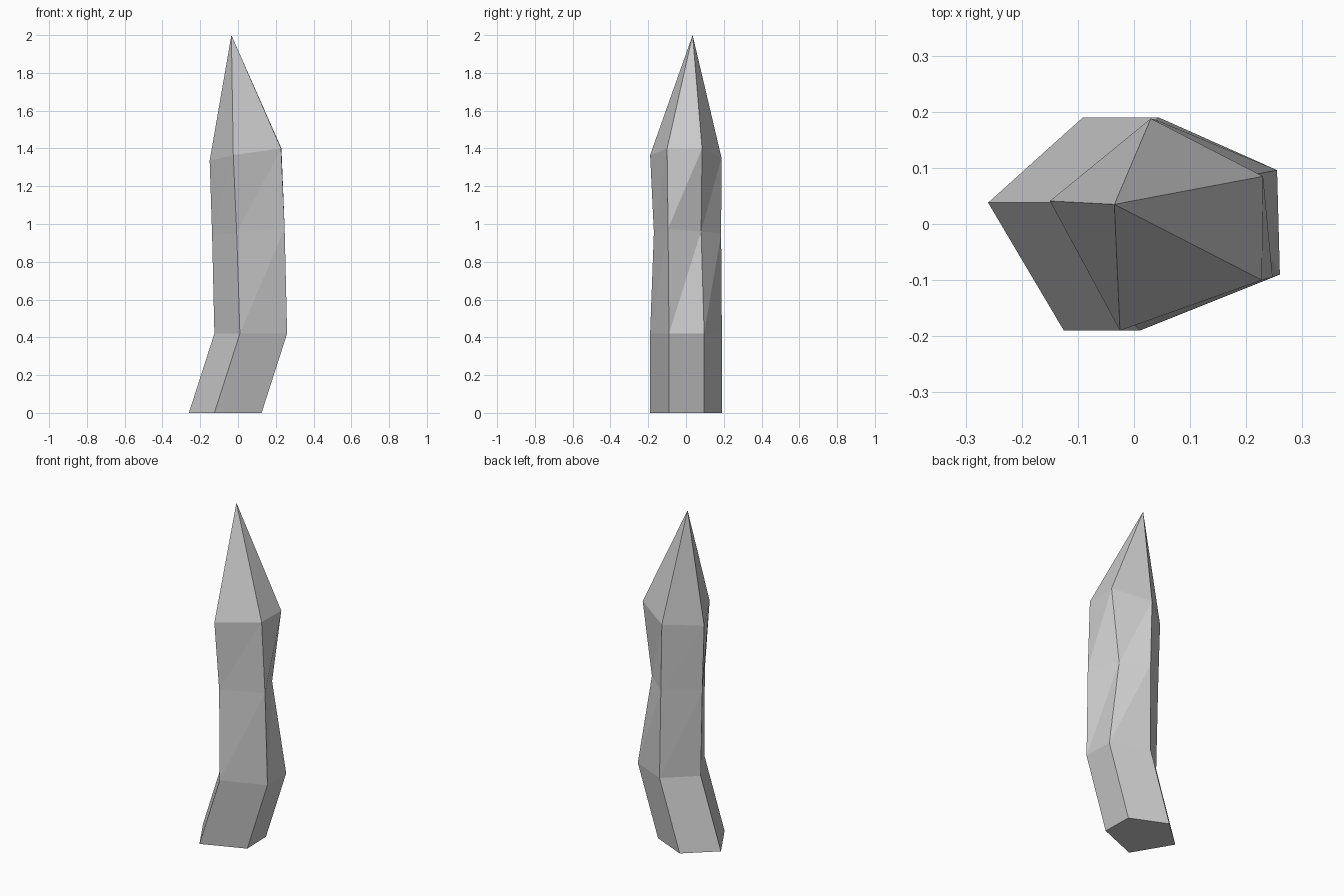
import bpy
import bmesh

if "Cube" in bpy.data.objects:
    bpy.data.objects.remove(bpy.data.objects["Cube"])

# Five-sided cross-sections from the base up
lower = [(-0.125, 0.038, 0.42), (0.01, -0.19, 0.42), (0.26, -0.09, 0.42),
         (0.255, 0.096, 0.42), (0.044, 0.19, 0.42)]
base = [(x - 0.135, y, 0.0) for x, y, z in lower]
waist = [(-0.137, 0.04, 0.94), (-0.007, -0.17, 0.955), (0.247, -0.095, 0.975),
         (0.172, 0.08, 0.96), (0.038, 0.186, 0.95)]
shoulder = [(-0.15, 0.041, 1.335), (-0.025, -0.19, 1.365), (0.228, -0.1, 1.4),
            (0.23, 0.085, 1.4), (0.03, 0.188, 1.35)]

bm = bmesh.new()
rings = [[bm.verts.new(p) for p in ring] for ring in (base, lower, waist, shoulder)]
tip = bm.verts.new((-0.035, 0.035, 2.0))

# Faceted shaft, split along the rising diagonals
for a, b in zip(rings, rings[1:]):
    for i in range(5):
        j = (i + 1) % 5
        bm.faces.new((a[i], a[j], b[j]))
        bm.faces.new((a[i], b[j], b[i]))

# Pointed tip and closed base
for i in range(5):
    bm.faces.new((rings[-1][i], rings[-1][(i + 1) % 5], tip))
bm.faces.new(rings[0][::-1])
bmesh.ops.recalc_face_normals(bm, faces=bm.faces[:])

mesh = bpy.data.meshes.new("crooked_spike")
bm.to_mesh(mesh)
bm.free()
spike = bpy.data.objects.new("crooked_spike", mesh)
bpy.context.collection.objects.link(spike)
